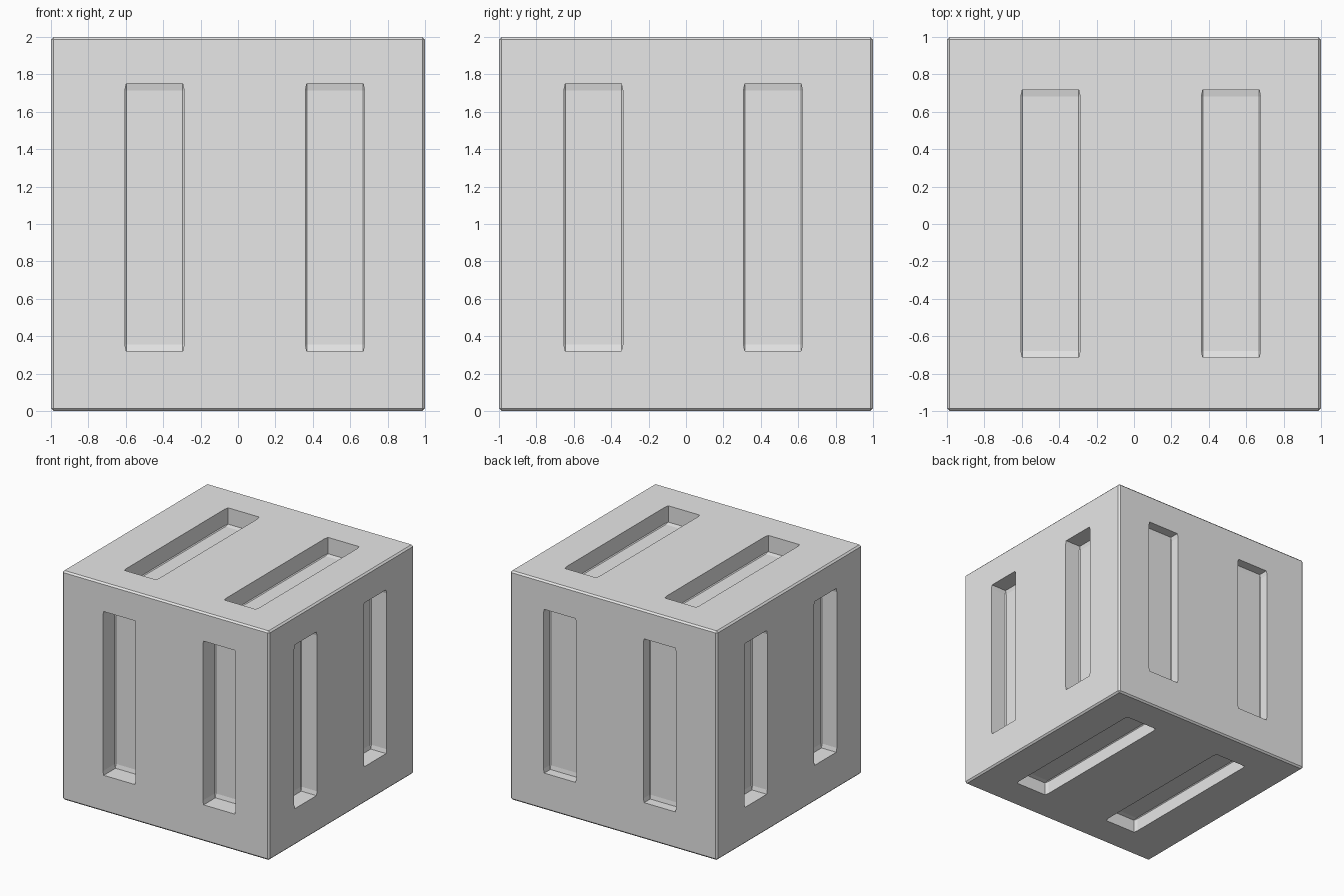
import bpy
import bmesh
from mathutils import Vector, Matrix

if "Cube" in bpy.data.objects:
    bpy.data.objects.remove(bpy.data.objects["Cube"])

grey = bpy.data.materials.new("plain grey")
grey.diffuse_color = (0.8, 0.8, 0.8, 1)
grey.use_nodes = True
grey.node_tree.nodes["Principled BSDF"].inputs["Base Color"].default_value = grey.diffuse_color


def add_box(bm, lo, hi, bevel):
    """Chamfered unit cube stretched to fit lo..hi (chamfer stretches with it)."""
    part = bmesh.new()
    bmesh.ops.create_cube(part, size=1)
    bmesh.ops.bevel(part, geom=part.edges[:], offset=bevel, segments=1,
                    profile=0.5, affect='EDGES')
    lo, hi = Vector(lo), Vector(hi)
    size = hi - lo
    part.transform(Matrix.Translation((lo + hi) / 2) @ Matrix.Diagonal((*size, 1)))
    tmp = bpy.data.meshes.new("tmp")
    part.to_mesh(tmp)
    part.free()
    bm.from_mesh(tmp)
    bpy.data.meshes.remove(tmp)


def make_object(name, bm):
    bmesh.ops.recalc_face_normals(bm, faces=bm.faces[:])
    mesh = bpy.data.meshes.new(name)
    bm.to_mesh(mesh)
    bm.free()
    mesh.materials.append(grey)
    ob = bpy.data.objects.new(name, mesh)
    bpy.context.collection.objects.link(ob)
    return ob


# Block with fine chamfered edges
bm = bmesh.new()
add_box(bm, (-1, -1, 0), (1, 1, 2), 0.007)
block = make_object("slotted_block", bm)

# Slot cutters: two long slots in each of the six faces
OUT = 0.15   # how far a cutter sticks out of the block
B = 0.0245   # relative chamfer of the cutters
Z = (0.32, 1.75)
Y = (-0.713, 0.717)
bm = bmesh.new()
for x0, x1 in ((-0.605, -0.288), (0.36, 0.677)):
    add_box(bm, (x0, -1 - OUT, Z[0]), (x1, -1 + 0.17, Z[1]), B)      # front
    add_box(bm, (x0, 1 - 0.09, Z[0]), (x1, 1 + OUT, Z[1]), B)        # back
    add_box(bm, (x0, Y[0], 2 - 0.15), (x1, Y[1], 2 + OUT), B)        # top
    add_box(bm, (x0, Y[0], -OUT), (x1, Y[1], 0.12), B)               # bottom
for y0, y1 in ((-0.653, -0.338), (0.307, 0.623)):
    add_box(bm, (1 - 0.155, y0, Z[0]), (1 + OUT, y1, Z[1]), B)       # right
    add_box(bm, (-1 - OUT, y0, Z[0]), (-1 + 0.15, y1, Z[1]), B)      # left
cutter = make_object("slot_cutter", bm)
cutter.hide_render = True

# Cut the slots, then drop the cutter
mod = block.modifiers.new("slots", 'BOOLEAN')
mod.operation = 'DIFFERENCE'
mod.solver = 'EXACT'
mod.object = cutter
bpy.context.view_layer.update()
graph = bpy.context.evaluated_depsgraph_get()
cut_mesh = bpy.data.meshes.new_from_object(block.evaluated_get(graph))
block.modifiers.clear()
block.data = cut_mesh
bpy.data.objects.remove(cutter)
